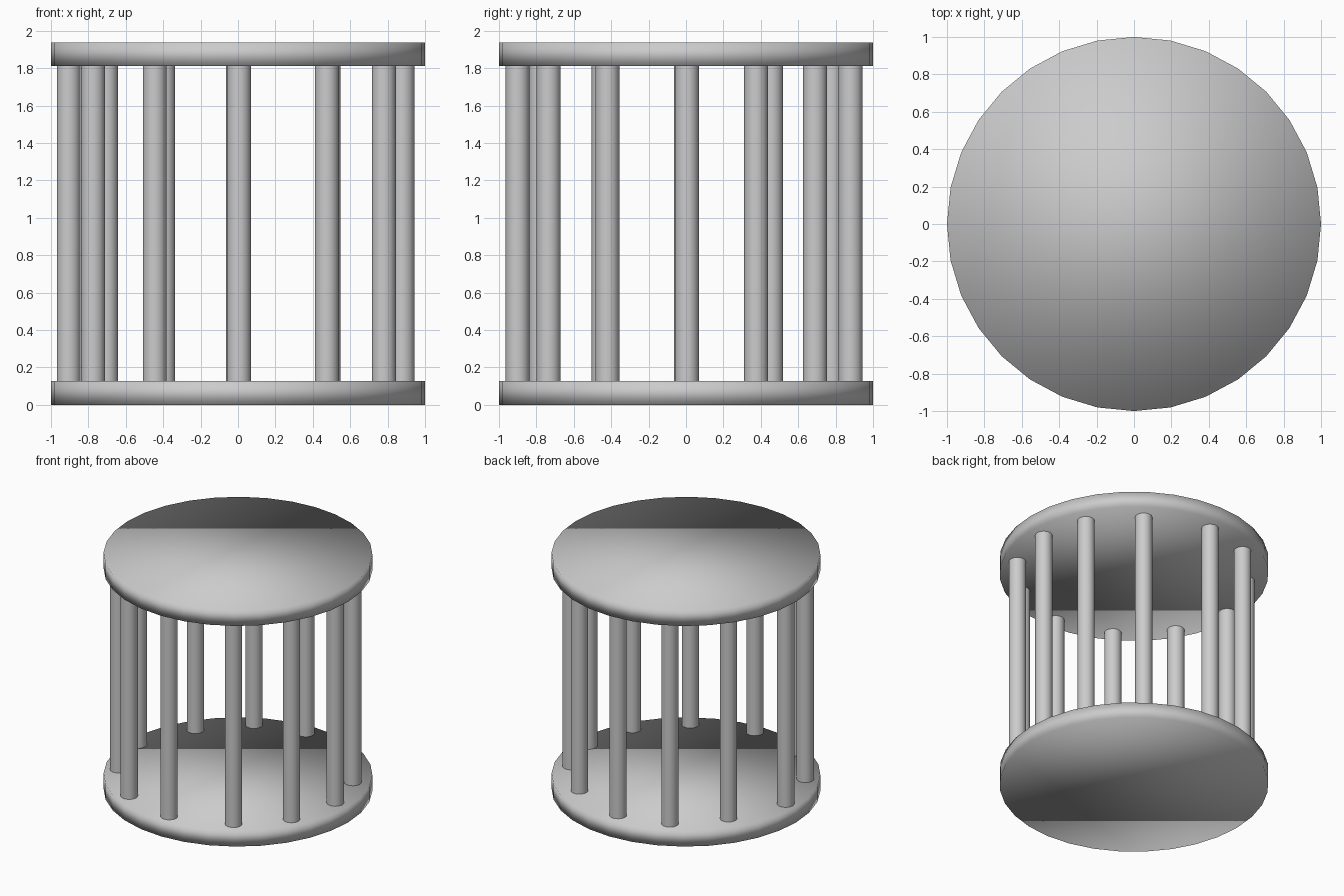
import bpy

if "Cube" in bpy.data.objects:
    bpy.data.objects.remove(bpy.data.objects["Cube"])

POST_R = 0.064
DISC_T = 0.128
TOP_Z = 1.81


def cylinder(name, radius, x, y, z0, z1):
    bpy.ops.mesh.primitive_cylinder_add(
        vertices=32, radius=radius, depth=z1 - z0, location=(x, y, (z0 + z1) / 2))
    obj = bpy.context.object
    obj.name = name
    return obj


# Two round plates, smooth over the rim
for name, z in (("bottom_plate", 0), ("top_plate", TOP_Z)):
    cylinder(name, 1, 0, 0, z, z + DISC_T)
    bpy.ops.object.shade_smooth()

# Twelve hand-placed, slightly uneven posts near the rim
posts = [
    (0.005, -0.90), (0.475, -0.735), (0.78, -0.42), (0.88, 0.005),
    (0.78, 0.375), (0.485, 0.69), (0.0, 0.88), (-0.40, 0.78),
    (-0.705, 0.455), (-0.905, 0.0), (-0.775, -0.44), (-0.445, -0.775),
]
for i, (x, y) in enumerate(posts):
    cylinder(f"post_{i + 1}", POST_R, x, y, DISC_T, TOP_Z)
    bpy.ops.object.shade_smooth_by_angle()
